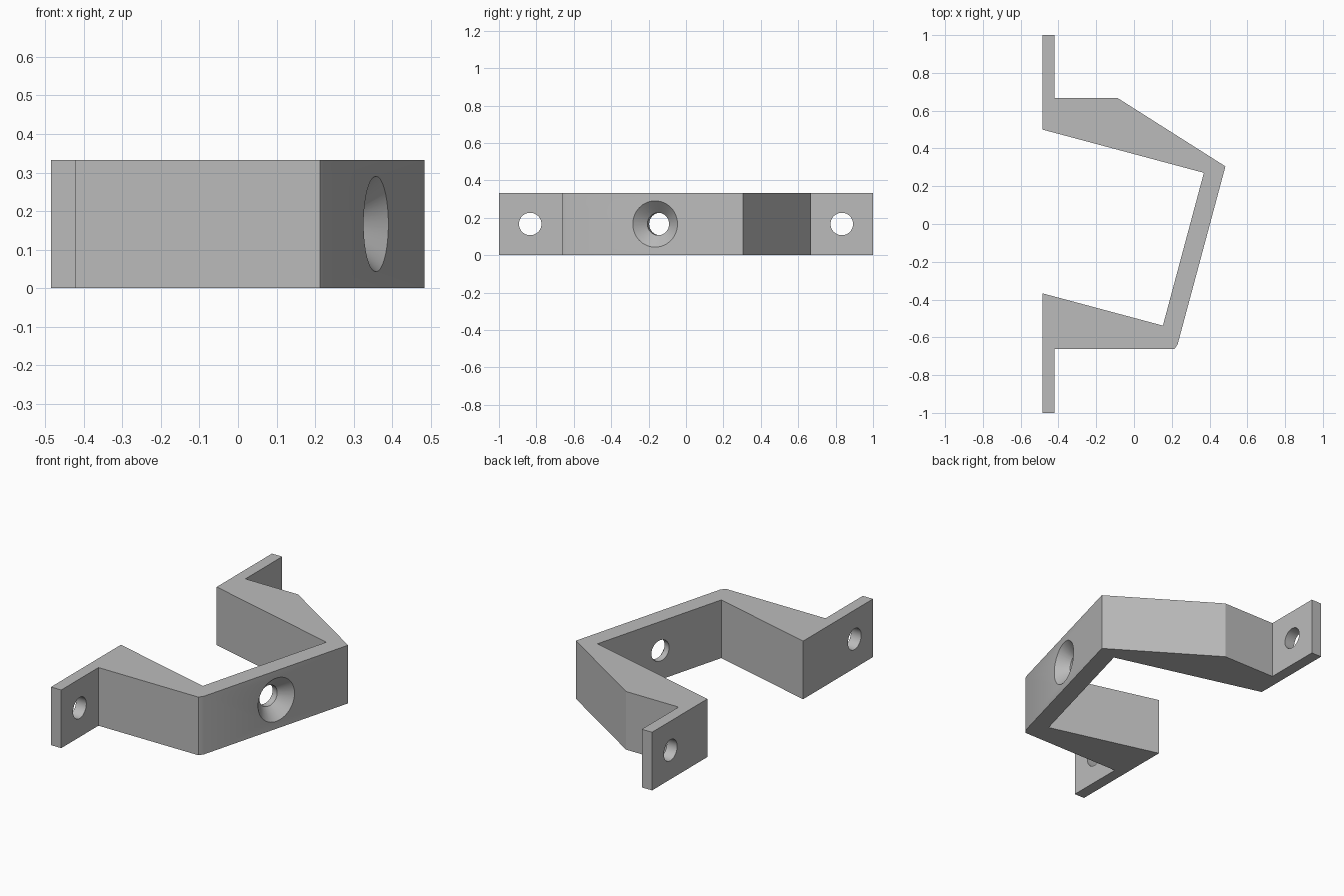
import bpy, bmesh
from math import radians, cos, sin
from mathutils import Vector

if "Cube" in bpy.data.objects:
    bpy.data.objects.remove(bpy.data.objects["Cube"])

HEIGHT = 0.333
MID = HEIGHT / 2
HOLE_R = 0.06
SINK_R = 0.124

grey = bpy.data.materials.new("plain grey")
grey.use_nodes = True
colour = (0.5, 0.5, 0.5, 1)
grey.diffuse_color = colour
grey.node_tree.nodes["Principled BSDF"].inputs["Base Color"].default_value = colour


def add_object(name, bm):
    bmesh.ops.recalc_face_normals(bm, faces=bm.faces)
    mesh = bpy.data.meshes.new(name)
    bm.to_mesh(mesh)
    bm.free()
    mesh.materials.append(grey)
    obj = bpy.data.objects.new(name, mesh)
    bpy.context.collection.objects.link(obj)
    return obj


def cutter(name, centre, axis, r_start, r_end, length):
    """Cone or cylinder centred on a point, running along an axis."""
    bm = bmesh.new()
    bmesh.ops.create_cone(bm, cap_ends=True, segments=64,
                          radius1=r_start, radius2=r_end, depth=length)
    obj = add_object(name, bm)
    obj.rotation_mode = 'QUATERNION'
    obj.rotation_quaternion = axis.to_track_quat('Z', 'Y')
    obj.location = centre
    obj.hide_render = True
    return obj


# Bracket body: plan outline extruded upward
outline = [(-0.485, 1), (-0.42, 1), (-0.42, 0.667), (-0.087, 0.667),
           (0.484, 0.305), (0.231, -0.637), (0.213, -0.663), (-0.42, -0.663),
           (-0.42, -1), (-0.485, -1), (-0.485, -0.367),
           (0.153, -0.538), (0.37, 0.271), (-0.485, 0.5)]
bm = bmesh.new()
base = bm.faces.new([bm.verts.new((x, y, 0)) for x, y in outline])
top = bmesh.ops.extrude_face_region(bm, geom=[base])["geom"]
bmesh.ops.translate(bm, vec=(0, 0, HEIGHT),
                    verts=[v for v in top if isinstance(v, bmesh.types.BMVert)])
bracket = add_object("bracket", bm)

# Mounting holes through both flanges
cutters = [cutter("flange_hole_" + side, Vector((-0.45, y, MID)), Vector((1, 0, 0)),
                  HOLE_R, HOLE_R, 0.2)
           for side, y in (("front", -0.833), ("back", 0.833))]

# Countersunk hole through the tilted wall
out = Vector((cos(radians(15)), -sin(radians(15)), 0))
rim = Vector((0.358, -0.165, MID))
cutters.append(cutter("wall_hole", rim - out * 0.05, out, HOLE_R, HOLE_R, 0.2))
cutters.append(cutter("countersink", rim - out * 0.03, out,
                      SINK_R - 0.08, SINK_R + 0.02, 0.1))

bpy.context.view_layer.objects.active = bracket
bracket.select_set(True)
for c in cutters:
    mod = bracket.modifiers.new(c.name, 'BOOLEAN')
    mod.operation = 'DIFFERENCE'
    mod.solver = 'EXACT'
    mod.object = c
    bpy.ops.object.modifier_apply(modifier=mod.name)
for c in cutters:
    bpy.data.objects.remove(c)

bpy.ops.object.shade_smooth_by_angle(angle=radians(20))
